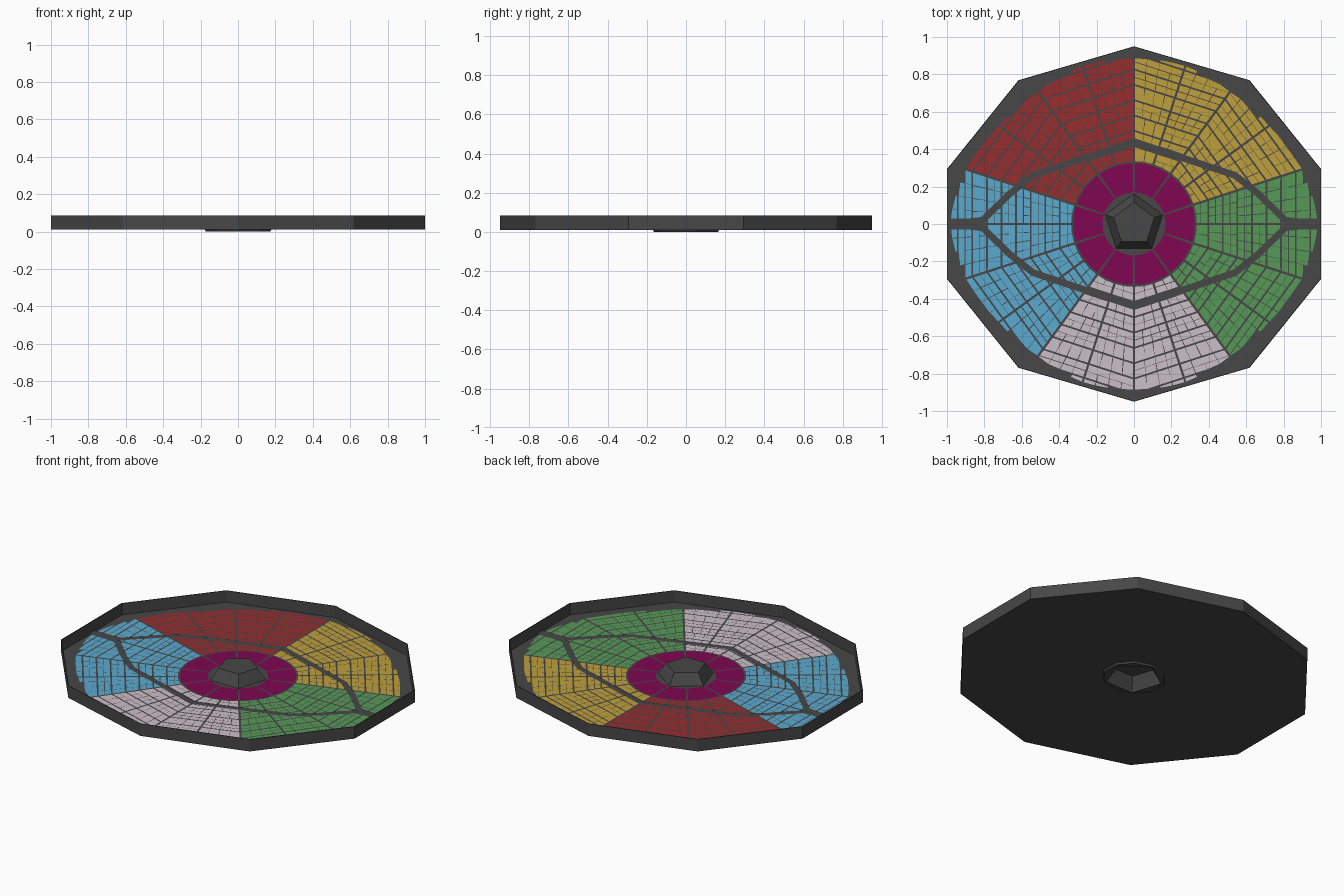
import bpy, bmesh, math, random
from math import sin, cos, radians, hypot

random.seed(4)
cube = bpy.data.objects.get("Cube")
if cube:
    bpy.data.objects.remove(cube)


def material(name, color):
    m = bpy.data.materials.new(name)
    m.use_nodes = True
    m.diffuse_color = (*color, 1)
    m.node_tree.nodes["Principled BSDF"].inputs["Base Color"].default_value = (*color, 1)
    return m


GRAY = material("dark gray", (0.063, 0.063, 0.063))
RED = material("red", (0.31, 0.026, 0.028))
YELLOW = material("yellow", (0.52, 0.35, 0.046))
GREEN = material("green", (0.092, 0.32, 0.095))
PALE = material("pale pink", (0.60, 0.52, 0.57))
BLUE = material("sky blue", (0.105, 0.40, 0.63))
PURPLE = material("purple", (0.21, 0.002, 0.085))


def finish(name, bm, mat):
    bmesh.ops.recalc_face_normals(bm, faces=bm.faces)
    mesh = bpy.data.meshes.new(name)
    bm.to_mesh(mesh)
    bm.free()
    mesh.materials.append(mat)
    obj = bpy.data.objects.new(name, mesh)
    bpy.context.collection.objects.link(obj)
    return obj


def flat_object(name, polygons, z, mat):
    """Thin painted sheet made of flat polygons, all facing up."""
    bm = bmesh.new()
    for poly in polygons:
        bm.faces.new([bm.verts.new((x, y, z)) for x, y in poly])
    for f in bm.faces:
        f.normal_update()
        if f.normal.z < 0:
            f.normal_flip()
    mesh = bpy.data.meshes.new(name)
    bm.to_mesh(mesh)
    bm.free()
    mesh.materials.append(mat)
    bpy.context.collection.objects.link(bpy.data.objects.new(name, mesh))


def ring(bm, sides, r, z, sx=1.0, sy=1.0, odd=1.0):
    verts = []
    for k in range(sides):
        a = radians(90 + 360 * k / sides)
        q = r * (odd if k % 2 else 1)
        verts.append(bm.verts.new((q * cos(a) * sx, q * sin(a) * sy, z)))
    return verts


def bridge(bm, a, b):
    for k in range(len(a)):
        j = (k + 1) % len(a)
        bm.faces.new((a[k], a[j], b[j], b[k]))


# Ten-sided tray with a thin wall and a five-sided opening in the floor
FIVE = cos(radians(36))
OVAL = dict(sx=1.0515, sy=0.95)
bm = bmesh.new()
loops = [ring(bm, 10, 1.0, 0.085, **OVAL), ring(bm, 10, 1.0, 0.01, **OVAL),
         ring(bm, 10, 0.178, 0.01, **OVAL), ring(bm, 10, 0.172, 0.0, **OVAL),
         ring(bm, 10, 0.16, 0.0, odd=FIVE), ring(bm, 10, 0.16, 0.014, odd=FIVE),
         ring(bm, 10, 0.996, 0.014, **OVAL), ring(bm, 10, 0.996, 0.085, **OVAL)]
for a, b in zip(loops, loops[1:] + loops[:1]):
    bridge(bm, a, b)
finish("tray", bm, GRAY)

# Hollow five-sided dome in the middle
bm = bmesh.new()
base, top = ring(bm, 5, 0.163, 0.012), ring(bm, 5, 0.115, 0.081)
bridge(bm, base, top)
bm.faces.new(top)
dome = finish("center_dome", bm, GRAY)
shell = dome.modifiers.new("Shell", "SOLIDIFY")
shell.thickness = 0.004


# Outer edge of the tiled floor, by angle within a quarter turn
EDGE = [0.985, 0.945, 0.892, 0.873, 0.888, 0.885]


def edge_radius(deg):
    d = abs((deg + 180) % 360 - 180)
    d = min(d, 180 - d) / 18
    i = min(int(d), 4)
    return EDGE[i] + (EDGE[i + 1] - EDGE[i]) * (d - i)


def polar(r, deg):
    return r * cos(radians(deg)), r * sin(radians(deg))


# Purple inner ring of ten plain blocks
blocks = []
for k in range(10):
    start = 18 + 36 * k
    angles = [start + 1.2 + 33.6 * i / 6 for i in range(7)]
    blocks.append([polar(0.325, a) for a in angles] + [polar(0.168, a) for a in reversed(angles)])
flat_object("inner_ring", blocks, 0.017, PURPLE)


# Coloured districts, each two 36 degree sectors of small tiles
STEP = 0.041
MINOR, MAJOR = 0.0022, 0.006


def sector_tiles(start):
    tiles = []
    for half in (0, 1):
        for row in range(18):
            r0 = 0.335 + row * STEP
            columns = max(2, round(r0 * radians(18) / 0.05))
            if r0 > 0.6:
                columns = 4
            width = 18 / columns
            inner = MAJOR * 0.8 if row % 2 == 0 else random.choice((0, MINOR))
            outer = MAJOR * 0.8 if row % 2 else random.choice((0, MINOR))
            for c in range(columns):
                a0 = start + 18 * half + c * width
                a1 = a0 + width
                g0 = MAJOR if c == 0 else random.choice((0, MINOR, MINOR))
                g1 = MAJOR if c == columns - 1 else random.choice((0, MINOR, MINOR))
                low, high = [], []
                for a, g in ((a0, g0), (a1, -g1)):
                    a += math.degrees(g / r0)
                    chord = cos(radians(18)) / cos(radians(a - start - 18))
                    limit = edge_radius(a)
                    if row == 0:
                        low.append((0.336, a))
                    else:
                        low.append((r0 * chord + inner, a))
                    high.append((min((r0 + STEP) * chord - outer, limit), a))
                if all(h[0] - l[0] > 0.004 for l, h in zip(low, high)):
                    tiles.append([polar(*low[0]), polar(*high[0]), polar(*high[1]), polar(*low[1])])
    return tiles


districts = [("red_district", 90, RED), ("blue_district", 162, BLUE),
             ("pale_district", 234, PALE), ("green_district", 306, GREEN),
             ("yellow_district", 18, YELLOW)]
for name, start, mat in districts:
    flat_object(name, sector_tiles(start) + sector_tiles(start + 36), 0.017, mat)


# Wide road looping round the floor, mirrored into all four quarters
def strip(p, q, w):
    dx, dy = q[0] - p[0], q[1] - p[1]
    n = hypot(dx, dy)
    ox, oy = -dy / n * w / 2, dx / n * w / 2
    ex, ey = dx / n * w * 0.2, dy / n * w * 0.2
    return [(p[0] + ox - ex, p[1] + oy - ey), (q[0] + ox + ex, q[1] + oy + ey),
            (q[0] - ox + ex, q[1] - oy + ey), (p[0] - ox - ex, p[1] - oy - ey)]


path = [(0, 0.44), (0.54, 0.26), (0.66, 0.165), (0.81, 0.02), (0.88, 0.012), (0.992, 0.012)]
roads = []
for sx in (1, -1):
    for sy in (1, -1):
        for p, q in zip(path, path[1:]):
            roads.append([(x * sx, y * sy) for x, y in strip(p, q, 0.036)])
flat_object("loop_road", roads, 0.020, GRAY)
